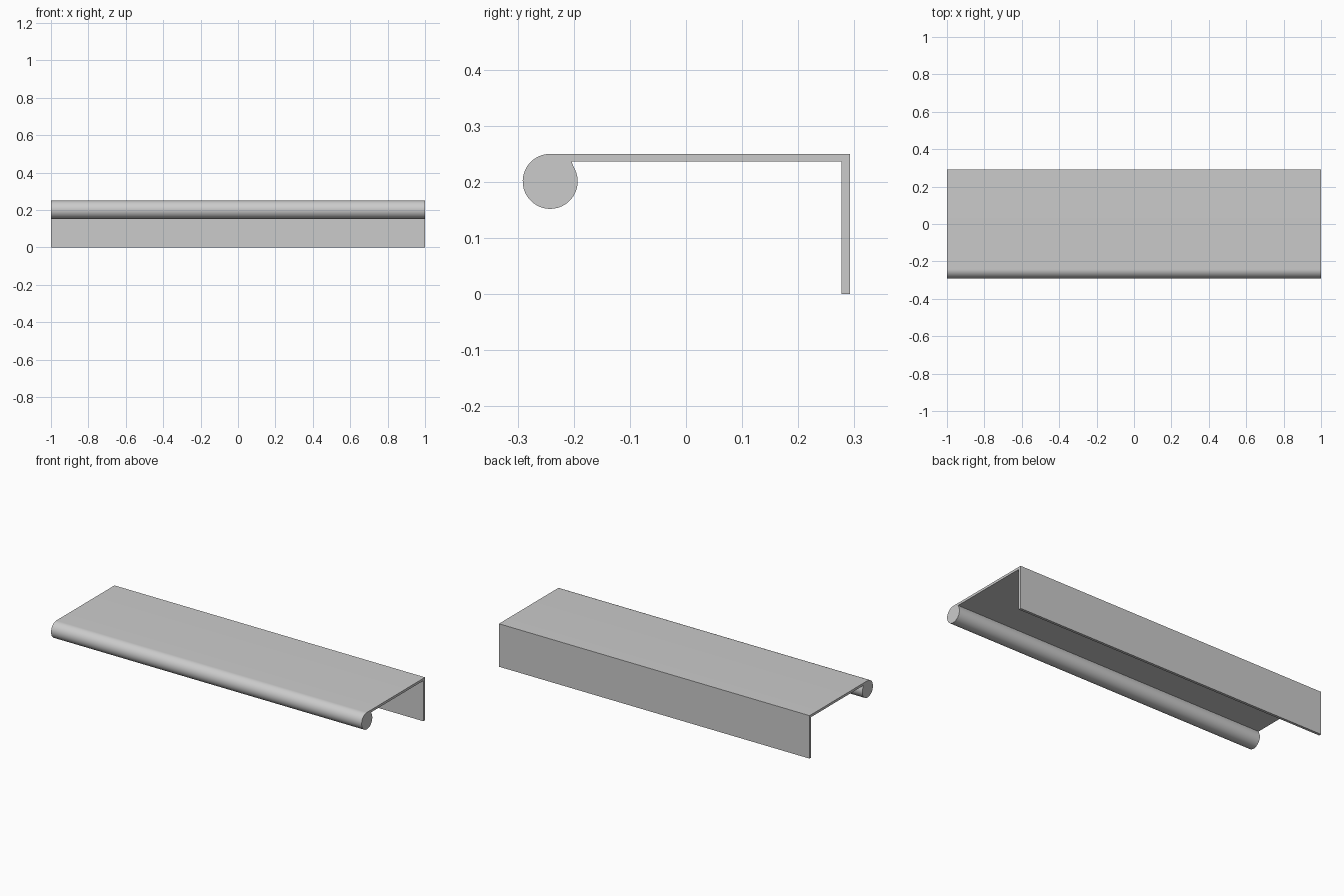
import bpy, bmesh, math

if "Cube" in bpy.data.objects:
    bpy.data.objects.remove(bpy.data.objects["Cube"])

HALF_LENGTH = 1.0
CY, CZ, R = -0.242, 0.201, 0.049     # rounded front bead
TOP, UNDER = 0.25, 0.236             # shelf plate
BACK, BACK_INNER = 0.292, 0.277      # rear flange

# Side profile: bead arc, notch, underside, rear flange, top
STEPS = 48
START, END = math.radians(90), math.radians(390)
profile = []
for i in range(STEPS + 1):
    a = START + (END - START) * i / STEPS
    profile.append((CY + R * math.cos(a), CZ + R * math.sin(a)))
profile += [(-0.204, UNDER), (BACK_INNER, UNDER), (BACK_INNER, 0),
            (BACK, 0), (BACK, TOP)]

# Extrude the profile along x
bm = bmesh.new()
face = bm.faces.new([bm.verts.new((-HALF_LENGTH, y, z)) for y, z in profile])
ext = bmesh.ops.extrude_face_region(bm, geom=[face], use_keep_orig=True)
moved = [g for g in ext["geom"] if isinstance(g, bmesh.types.BMVert)]
bmesh.ops.translate(bm, verts=moved, vec=(2 * HALF_LENGTH, 0, 0))
bmesh.ops.recalc_face_normals(bm, faces=bm.faces)

mesh = bpy.data.meshes.new("edge_trim")
bm.to_mesh(mesh)
bm.free()
trim = bpy.data.objects.new("edge_trim", mesh)
bpy.context.collection.objects.link(trim)

# Smooth the bead, keep the plate corners sharp
bpy.context.view_layer.objects.active = trim
trim.select_set(True)
bpy.ops.object.shade_smooth_by_angle(angle=math.radians(30))
